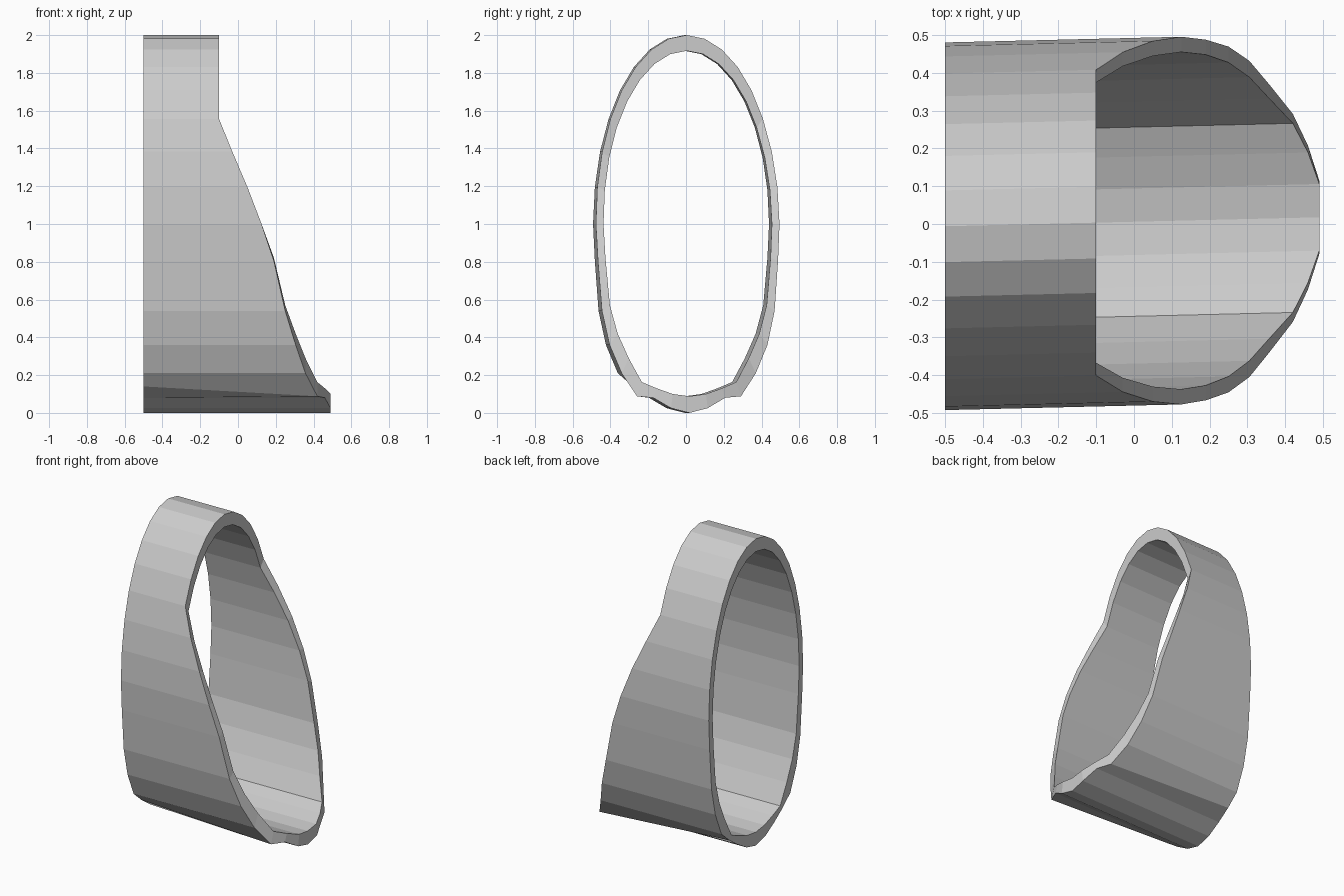
import bpy, bmesh, math

if "Cube" in bpy.data.objects:
    bpy.data.objects.remove(bpy.data.objects["Cube"])

STEPS = 16                      # half of a 32-sided ring, top to bottom
INNER = 0.917                   # inner wall relative to the outer wall

# where the sloped opening ends along x, from top to bottom
RIM_X = [-0.1] * 6 + [-0.03, 0.05, 0.125, 0.19, 0.25, 0.305, 0.357,
                      0.42, 0.46, 0.49, 0.49]
# reshaped lower outline: step -> (y, z)
OUTER_LOW = {10: (0.457, 0.54), 11: (0.418, 0.36), 12: (0.355, 0.21),
             13: (0.275, 0.14), 14: (0.19, 0.08), 15: (0.097, 0.025), 16: (0, 0)}
INNER_LOW = {10: (0.415, 0.57), 11: (0.375, 0.42), 12: (0.318, 0.29),
             13: (0.25, 0.163), 14: (0.172, 0.13), 15: (0.088, 0.1), 16: (0, 0.088)}


def half_outline(scale, low):
    pts = []
    for i in range(STEPS + 1):
        a = math.pi * i / STEPS
        pts.append(low.get(i, (0.486 * scale * math.sin(a), 1 + scale * math.cos(a))))
    return pts


def ring(bm, half, front):
    """Mirror a half outline into a closed loop at the flat or sloped end."""
    order = [(i, 1) for i in range(STEPS + 1)]
    order += [(i, -1) for i in range(STEPS - 1, 0, -1)]
    verts = []
    for i, side in order:
        y, z = half[i]
        x = RIM_X[i] if front else -0.5
        verts.append(bm.verts.new((x, side * y + 0.006 + 0.024 * x, z)))
    return verts


bm = bmesh.new()
outer = half_outline(1, OUTER_LOW)
inner = half_outline(INNER, INNER_LOW)
outer_front = list(outer)
outer_front[13] = (0.275, 0.088)     # notch beside the foot at the front

# outer back, outer front, inner front, inner back
loops = [ring(bm, outer, False), ring(bm, outer_front, True),
         ring(bm, inner, True), ring(bm, inner, False)]
n = 2 * STEPS
for k in range(4):
    a, b = loops[k], loops[(k + 1) % 4]
    for i in range(n):
        j = (i + 1) % n
        bm.faces.new((a[i], a[j], b[j], b[i]))
bmesh.ops.recalc_face_normals(bm, faces=bm.faces)

mesh = bpy.data.meshes.new("oval_sleeve")
bm.to_mesh(mesh)
bm.free()
sleeve = bpy.data.objects.new("oval_sleeve", mesh)
bpy.context.collection.objects.link(sleeve)
